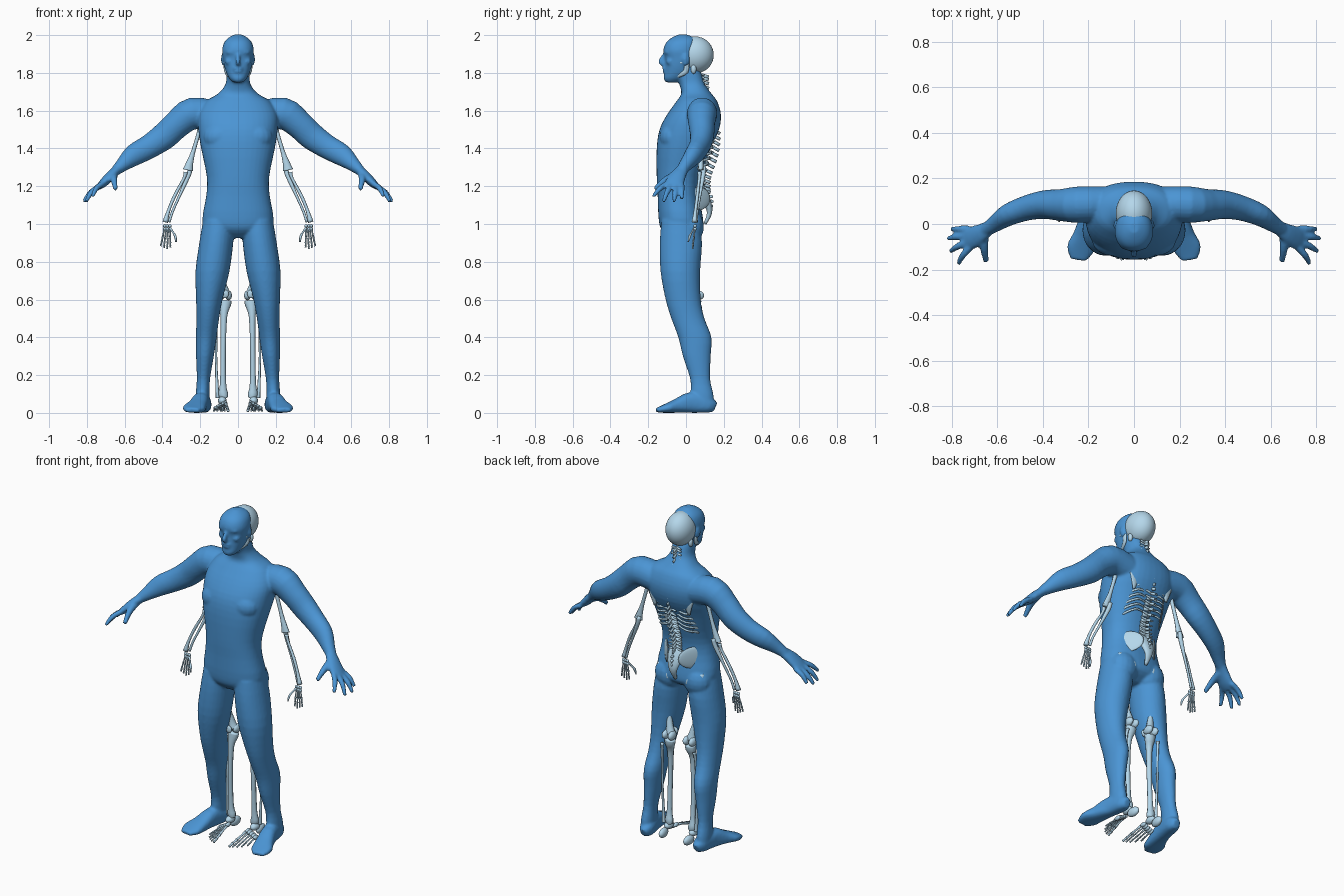
import bpy, bmesh, math
from mathutils import Vector, Matrix


def material(name, col):
    m = bpy.data.materials.new(name)
    m.diffuse_color = col
    return m


SKIN = material("skin_blue", (0.07, 0.30, 0.66, 1))
BONE = material("bone_pale", (0.46, 0.68, 0.83, 1))


def spline(rows, k):
    # Catmull-Rom interpolation of rows of numbers
    out = []
    for i in range(len(rows) - 1):
        p0, p1, p2 = rows[max(i - 1, 0)], rows[i], rows[i + 1]
        p3 = rows[min(i + 2, len(rows) - 1)]
        for j in range(k):
            t = j / k
            out.append([0.5 * (2 * b + (c - a) * t + (2 * a - 5 * b + 4 * c - d) * t * t
                               + (3 * b - a - 3 * c + d) * t ** 3)
                        for a, b, c, d in zip(p0, p1, p2, p3)])
    return out + [list(rows[-1])]


def tube(bm, rows, s=1, ref=(1, 0, 0), flat=False, n=8, k=3, e=2.0):
    # rows: x, y, z, radius along ref, other radius; s mirrors in x
    rows = [(r[0] * s, r[1], r[2], r[3], r[-1]) for r in rows]
    rows = spline(rows, k)
    pts = [Vector(r[:3]) for r in rows]
    rings = []
    for i, p in enumerate(pts):
        d = (pts[min(i + 1, len(pts) - 1)] - pts[max(i - 1, 0)]).normalized()
        if flat:
            d = Vector((0, 0, 1))
        u = Vector(ref)
        u = (u - d * u.dot(d)).normalized()
        v = d.cross(u)
        ring = []
        for j in range(n):
            a = 2 * math.pi * j / n
            c, q = math.cos(a), math.sin(a)
            ring.append(bm.verts.new(p + u * math.copysign(abs(c) ** (2 / e), c) * max(rows[i][3], .002)
                                     + v * math.copysign(abs(q) ** (2 / e), q) * max(rows[i][4], .002)))
        rings.append(ring)
    for a, b in zip(rings, rings[1:]):
        for j in range(n):
            bm.faces.new((a[j], a[(j + 1) % n], b[(j + 1) % n], b[j]))
    bm.faces.new(rings[0][::-1])
    bm.faces.new(rings[-1])


def ball(bm, loc, rad, s=1, rz=0, seg=16):
    m = (Matrix.Translation((loc[0] * s, loc[1], loc[2])) @ Matrix.Rotation(rz * s, 4, 'Z')
         @ Matrix.Diagonal((*rad, 1)))
    bmesh.ops.create_uvsphere(bm, u_segments=seg, v_segments=seg // 2 + 2, radius=1, matrix=m)


def finish(bm, name, mat):
    bmesh.ops.recalc_face_normals(bm, faces=bm.faces)
    me = bpy.data.meshes.new(name)
    bm.to_mesh(me)
    bm.free()
    me.materials.append(mat)
    for p in me.polygons:
        p.use_smooth = True
    ob = bpy.data.objects.new(name, me)
    bpy.context.collection.objects.link(ob)
    return ob


def profile(rows):
    # z, front y, back y, half width -> horizontal ring rows
    return [(0, (f + b) / 2, z, w, (b - f) / 2) for z, f, b, w in rows]


# ---- body: torso and neck
bm = bmesh.new()
tube(bm, profile([(.925, -.08, .02, .06), (.97, -.13, .085, .165), (1.03, -.145, .09, .188),
                  (1.15, -.15, .07, .168), (1.25, -.155, .08, .165), (1.4, -.155, .13, .195),
                  (1.5, -.14, .175, .21), (1.58, -.10, .185, .21), (1.65, -.05, .165, .17),
                  (1.69, -.025, .135, .105), (1.74, -.035, .10, .066), (1.80, -.06, .08, .06),
                  (1.85, -.06, .05, .055)]), flat=True, n=40, e=2.3)
# head
tube(bm, profile([(1.75, -.108, -.04, .026), (1.77, -.118, .0, .046), (1.80, -.114, .04, .062),
                  (1.84, -.112, .05, .074), (1.88, -.112, .055, .08), (1.92, -.12, .06, .084),
                  (1.96, -.106, .06, .074), (1.985, -.078, .045, .052), (2.003, -.04, .005, .02)]),
     flat=True, n=32, e=2.2)
# nose and lips
tube(bm, [(0, -.11, 1.905, .009), (0, -.125, 1.88, .011), (0, -.134, 1.858, .014), (0, -.118, 1.845, .012)], n=12)
ball(bm, (0, -.113, 1.823), (.027, .013, .008))
ball(bm, (0, -.112, 1.808), (.024, .013, .008))
for s in (1, -1):
    # brow, cheek, ear, buttock, chest
    ball(bm, (.035, -.098, 1.908), (.03, .017, .01), s, .25)
    ball(bm, (.045, -.083, 1.86), (.024, .022, .02), s)
    ball(bm, (.08, .0, 1.872), (.009, .02, .033), s, .3)
    ball(bm, (.095, .025, .985), (.085, .07, .09), s)
    ball(bm, (.095, -.07, 1.46), (.09, .07, .075), s)
    # leg
    tube(bm, [(.10, -.03, 1.02, .085, .10), (.115, -.027, .9, .09, .112), (.135, -.03, .75, .09, .105),
              (.152, -.015, .6, .07, .093), (.16, .01, .5, .06, .088), (.168, .047, .4, .055, .088),
              (.175, .057, .3, .047, .074), (.183, .075, .18, .035, .053), (.187, .085, .1, .037, .06),
              (.187, .095, .03, .037, .055)], s, flat=True, n=28)
    # foot
    tube(bm, [(.178, .156, .03, .02, .025), (.18, .12, .042, .04, .042), (.195, .03, .055, .043, .055),
              (.215, -.05, .037, .051, .037), (.235, -.11, .023, .06, .023), (.243, -.157, .014, .035, .012)],
         s, n=24, e=2.5)
    # arm
    tube(bm, [(.12, .09, 1.57, .075, .08), (.24, .085, 1.585, .08, .085), (.32, .083, 1.53, .07, .075),
              (.39, .085, 1.465, .063, .072), (.47, .07, 1.41, .055, .064), (.55, .04, 1.365, .048, .058),
              (.61, .0, 1.315, .036, .038), (.65, -.025, 1.28, .03, .026)], s, ref=(0, 1, 0), n=24)
    # palm, fingers, thumb
    tube(bm, [(.63, -.012, 1.295, .03, .024), (.67, -.04, 1.26, .042, .026), (.71, -.06, 1.22, .051, .023),
              (.738, -.066, 1.195, .046, .016)], s, ref=(0, 1, 0), n=20)
    for bx, by, bz, tx, ty, tz in ((.72, -.022, 1.205, .80, -.022, 1.135), (.73, -.05, 1.2, .817, -.064, 1.117),
                                   (.73, -.08, 1.205, .805, -.12, 1.117), (.715, -.1, 1.215, .77, -.175, 1.145)):
        tube(bm, [(bx, by, bz, .0155), ((bx + tx) / 2 + .008, (by + ty) / 2, (bz + tz) / 2 + .008, .015),
                  (tx, ty, tz, .010)], s, ref=(0, 1, 0), n=10)
    tube(bm, [(.66, -.045, 1.26, .024), (.657, -.105, 1.235, .019), (.648, -.165, 1.185, .012)], s, n=12)
body = finish(bm, "body", SKIN)
rm = body.modifiers.new("merge", 'REMESH')
rm.mode = 'VOXEL'
rm.voxel_size = 0.0075
rm.use_smooth_shade = True
sm = body.modifiers.new("soften", 'SMOOTH')
sm.factor = 0.5
sm.iterations = 4

# ---- skull and jaw
bm = bmesh.new()
ball(bm, (0, .047, 1.895), (.08, .1, .098), seg=32)
ball(bm, (0, -.045, 1.845), (.05, .045, .05))
for s in (1, -1):
    tube(bm, [(.07, .0, 1.86, .008, .014), (.066, .0, 1.81, .007, .014), (.045, -.045, 1.785, .008, .012),
              (0, -.085, 1.778, .012, .012)], s)
    tube(bm, [(.07, .01, 1.86, .006), (.073, -.025, 1.855, .007), (.04, -.075, 1.855, .009)], s, ref=(0, 0, 1))
    ball(bm, (.06, .04, 1.82), (.013, .015, .025), s)
finish(bm, "skull", BONE)

# ---- spine with processes, sacrum
bm = bmesh.new()
path = spline([(.07, 1.79), (.075, 1.71), (.10, 1.62), (.13, 1.5), (.12, 1.38), (.082, 1.26), (.08, 1.18)], 4)
path = path + []
for i, (y, z) in enumerate(path):
    f = i / (len(path) - 1)
    r = .014 + .013 * f
    tube(bm, [(0, y, z - .0095, r, r * .8), (0, y, z + .0095, r, r * .8)], flat=True, k=2, n=10)
    tube(bm, [(0, y + .01, z, .005, .008), (0, y + .05, z - .012 - .01 * math.sin(f * 3), .005, .009)], k=1)
    tube(bm, [(-r - .017, y + .024, z, .005), (0, y + .014, z, .007), (r + .017, y + .024, z, .005)],
         ref=(0, 0, 1), k=1, n=6)
tube(bm, [(0, .085, 1.175, .05, .02), (0, .11, 1.12, .045, .022), (0, .125, 1.06, .025, .014),
          (0, .10, 1.0, .008, .008)], n=14)
for i in range(4):
    ball(bm, (0, .135 - .003 * (i - 1) ** 2, 1.145 - i * .025), (.008, .012, .009), seg=8)
finish(bm, "spine", BONE)

# ---- rib cage
bm = bmesh.new()
for i in range(12):
    f = i / 11
    z = 1.64 - .31 * f
    w = .065 + .075 * math.sin(min(1, f * 1.5 + .12) * math.pi / 2) - .02 * max(0, f - .7)
    ys, yf = .10 + .03 * math.sin(f * 3.1), -.03 - .06 * min(1, f * 2)
    rib = [(.015, ys, z, .007, .004), (w * .65, ys + .015, z - .01, .007, .004),
           (w, .045, z - .035, .008, .004), (w * .8, yf * .6, z - .06, .008, .004)]
    if i < 10:
        zt = max(z - .05, 1.41 - .01 * i) if i > 5 else z - .06
        rib.append((.02 + .045 * max(0, f - .5), yf, zt, .006, .004))
    for s in (1, -1):
        tube(bm, rib[:3] if i > 10 else rib, s, ref=(0, 0, 1), n=6)
tube(bm, [(0, -.04, 1.6, .025, .007), (0, -.06, 1.55, .018, .007), (0, -.09, 1.45, .02, .007),
          (0, -.09, 1.39, .006, .004)])
finish(bm, "rib_cage", BONE)

for s, side in ((1, "left"), (-1, "right")):
    # ---- shoulder blade and collar bone
    bm = bmesh.new()
    tube(bm, [(.015, -.035, 1.605, .009), (.07, -.04, 1.615, .007), (.13, .03, 1.625, .007), (.18, .06, 1.625, .009)],
         s, ref=(0, 0, 1))
    tube(bm, [(.115, .135, 1.43, .008, .005), (.115, .145, 1.5, .03, .006), (.12, .135, 1.57, .045, .006),
              (.125, .12, 1.61, .025, .005)], s)
    tube(bm, [(.08, .145, 1.56, .006), (.14, .14, 1.59, .008), (.185, .085, 1.63, .01)], s, ref=(0, 0, 1))
    finish(bm, side + "_shoulder_bones", BONE)

    # ---- arm bones
    bm = bmesh.new()
    tube(bm, [(.175, .08, 1.6, .018), (.185, .08, 1.57, .022), (.2, .08, 1.51, .012), (.235, .08, 1.39, .011),
              (.258, .078, 1.315, .02, .014), (.265, .078, 1.285, .028, .016)], s)
    tube(bm, [(.25, .095, 1.305, .012), (.262, .09, 1.26, .013), (.305, .075, 1.16, .008), (.345, .06, 1.07, .007),
              (.365, .055, 1.01, .008)], s)
    tube(bm, [(.277, .072, 1.275, .012), (.287, .07, 1.24, .008), (.335, .06, 1.15, .009), (.368, .05, 1.07, .009),
              (.385, .045, 1.01, .015)], s)
    # hand bones
    for i in range(6):
        ball(bm, (.36 + .014 * (i % 3), .048, .99 - .016 * (i // 3)), (.009, .009, .009), s, seg=8)
    for i in range(4):
        p = Vector((.36 + .01 * i, .047, .972))
        q = Vector((.358 + .017 * i, .035, .867 + .008 * abs(i - 1)))
        for a, b in ((0, .42), (.44, .7), (.71, .87), (.88, 1)):
            A, M, B = (p.lerp(q, t) for t in (a, (a + b) / 2, b))
            tube(bm, [(*A, .006), (*M, .004), (*B, .0055)], s, k=2, n=6)
    tube(bm, [(.36, .045, .98, .007), (.343, .03, .955, .005), (.332, .02, .935, .007), (.328, .012, .905, .004)],
         s, n=6)
    finish(bm, side + "_arm_bones", BONE)

    # ---- hip bone
    bm = bmesh.new()
    ball(bm, (.092, .057, 1.135), (.011, .09, .065), s, math.radians(38), 20)
    ball(bm, (.085, .03, 1.06), (.025, .035, .035), s)
    tube(bm, [(.085, .04, 1.06, .018), (.07, .075, 1.0, .016), (.06, .06, .965, .016), (.04, .0, .97, .009),
              (.012, -.04, 1.01, .013), (.04, -.03, 1.04, .01), (.08, .01, 1.06, .014)], s)
    finish(bm, side + "_hip_bone", BONE)

    # ---- leg bones
    bm = bmesh.new()
    ball(bm, (.095, .03, 1.05), (.024, .024, .024), s)
    tube(bm, [(.095, .03, 1.05, .016), (.125, .04, 1.035, .015), (.14, .045, 1.015, .018)], s, ref=(0, 1, 0))
    tube(bm, [(.14, .05, 1.045, .013), (.14, .045, 1.0, .022), (.125, .035, .92, .014), (.1, .03, .78, .014),
              (.077, .045, .67, .02), (.07, .05, .625, .036, .026)], s)
    for x in (.05, .09):
        ball(bm, (x, .062, .622), (.018, .034, .026), s)
    ball(bm, (.068, .008, .63), (.02, .009, .022), s)
    tube(bm, [(.068, .055, .595, .035, .026), (.07, .052, .57, .032, .026), (.075, .04, .51, .018, .018),
              (.078, .038, .35, .014, .015), (.079, .045, .16, .016, .015), (.078, .05, .1, .026, .02),
              (.07, .05, .075, .017)], s)
    tube(bm, [(.108, .075, .565, .011), (.112, .07, .52, .007), (.116, .06, .3, .006), (.11, .058, .12, .009),
              (.108, .06, .08, .01)], s)
    # foot bones
    ball(bm, (.085, .095, .035), (.02, .042, .028), s, .1)
    ball(bm, (.083, .045, .065), (.023, .035, .022), s)
    for i in range(5):
        ball(bm, (.067 + .013 * i, .0, .052 - .007 * i), (.011, .024, .013), s, seg=8)
        p = Vector((.064 + .014 * i, -.02, .05 - .007 * i))
        q = Vector((.052 + .019 * i, -.157 + .006 * i * i * .7, .011))
        r = .009 if i == 0 else .006
        for a, b in ((0, .52), (.54, .78), (.8, 1)):
            A, M, B = (p.lerp(q, t) for t in (a, (a + b) / 2, b))
            tube(bm, [(*A, r), (*M, r * .65), (*B, r * .9)], s, k=2, n=6)
    finish(bm, side + "_leg_bones", BONE)
